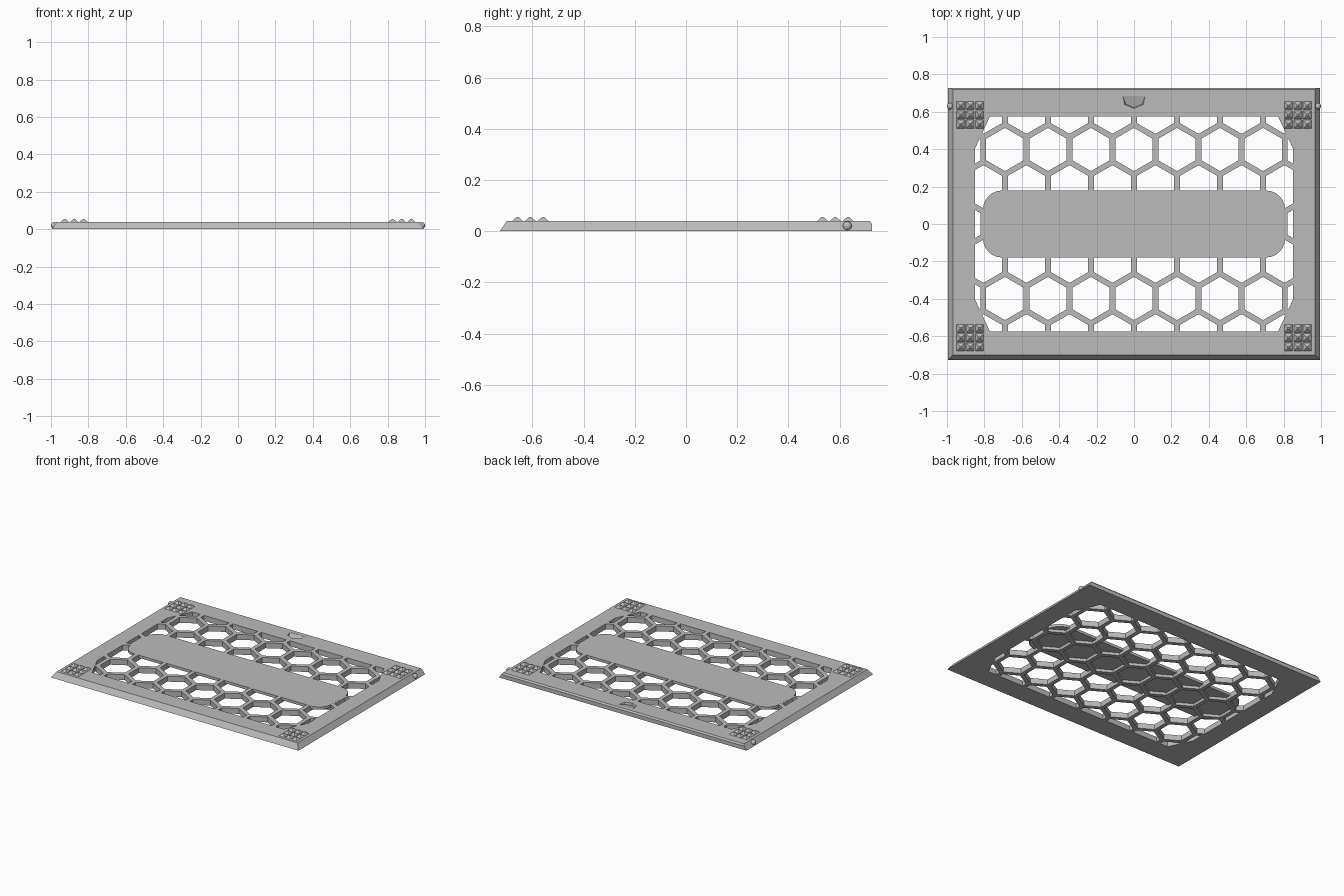
import bpy, bmesh, math
from mathutils import Vector, Matrix

cube = bpy.data.objects.get("Cube")
if cube:
    bpy.data.objects.remove(cube)

grey = bpy.data.materials.new("plain grey")
grey.use_nodes = True
COLOUR = (0.5, 0.5, 0.5, 1)
grey.diffuse_color = COLOUR
grey.node_tree.nodes["Principled BSDF"].inputs["Base Color"].default_value = COLOUR

TOP = 0.039
PITCH = 0.23
ROW = PITCH * math.sqrt(3) / 2
HEX_R = 0.2 / math.sqrt(3)


def finish(name, bm):
    bmesh.ops.recalc_face_normals(bm, faces=bm.faces)
    mesh = bpy.data.meshes.new(name)
    bm.to_mesh(mesh)
    bm.free()
    mesh.materials.append(grey)
    ob = bpy.data.objects.new(name, mesh)
    bpy.context.collection.objects.link(ob)
    return ob


def loft(bm, rings):
    """Join matching rings of points and cap both ends."""
    loops = [[bm.verts.new(p) for p in ring] for ring in rings]
    for a, b in zip(loops, loops[1:]):
        for i in range(len(a)):
            j = (i + 1) % len(a)
            bm.faces.new((a[i], a[j], b[j], b[i]))
    bm.faces.new(loops[0][::-1])
    bm.faces.new(loops[-1])


def cut(ob, cutter):
    cutter.hide_render = True
    mod = ob.modifiers.new("cut", "BOOLEAN")
    mod.operation = "DIFFERENCE"
    mod.solver = "EXACT"
    mod.object = cutter
    bpy.context.view_layer.objects.active = ob
    bpy.ops.object.modifier_apply(modifier=mod.name)
    bpy.data.objects.remove(cutter)


# Sliding panel: sloped sides and front, upright back with a small chamfer
def panel_ring(z, back):
    inset = 0.027 * z / TOP
    x, front = 0.995 - inset, -0.727 + inset
    return [(-x, front, z), (x, front, z), (x, back, z), (-x, back, z)]


bm = bmesh.new()
loft(bm, [panel_ring(0, 0.727), panel_ring(0.028, 0.727), panel_ring(TOP, 0.718)])
panel = finish("panel", bm)

# Honeycomb openings, each trimmed to a window with clipped corners
window = [((0.85, 0, 0), (1, 0, 0)), ((0, 0.575, 0), (0, 1, 0)),
          ((0.77, 0.575, 0), (0.9, 0.42, 0))]
holes = bmesh.new()
for row in range(-3, 4):
    for col in range(-5, 6):
        cx = (col + 0.5 * (row % 2)) * PITCH
        cy = row * ROW
        if abs(cx) > 0.96:
            continue
        ring = [(cx + HEX_R * math.sin(k * math.pi / 3),
                 cy + HEX_R * math.cos(k * math.pi / 3)) for k in range(6)]
        bm = bmesh.new()
        loft(bm, [[(x, y, z) for x, y in ring] for z in (-0.1, 0.1)])
        for point, normal in window:
            for sx in (-1, 1):
                for sy in (-1, 1):
                    flip = Vector((sx, sy, 1))
                    bmesh.ops.bisect_plane(
                        bm, geom=bm.verts[:] + bm.edges[:] + bm.faces[:],
                        plane_co=Vector(point) * flip,
                        plane_no=Vector(normal) * flip, clear_outer=True)
                    rim = [e for e in bm.edges if e.is_boundary]
                    if rim:
                        bmesh.ops.holes_fill(bm, edges=rim)
        if bm.faces:
            piece = bpy.data.meshes.new("piece")
            bm.to_mesh(piece)
            holes.from_mesh(piece)
            bpy.data.meshes.remove(piece)
        bm.free()
cut(panel, finish("honeycomb_cutter", holes))

# Thumb notch: curved front wall, floor rising to the surface at the back
arc = [(-0.068, 0.685), (-0.05, 0.638), (0, 0.618), (0.05, 0.638), (0.068, 0.685)]
bm = bmesh.new()
loft(bm, [[(x * 0.88, 0.685 + (y - 0.685) * 0.94, TOP - 0.001 - (0.685 - y) * 0.25)
           for x, y in arc],
          [(x, y, TOP + 0.002) for x, y in arc]])
bmesh.ops.triangulate(bm, faces=bm.faces)
cut(panel, finish("notch_cutter", bm))

# Solid centre plate over the upper half of the honeycomb
outline = []
for sx, sy, start in ((1, 1, 0), (-1, 1, 90), (-1, -1, 180), (1, -1, 270)):
    for k in range(7):
        a = math.radians(start + k * 15)
        outline.append((sx * 0.707 + 0.1 * math.cos(a), sy * 0.079 + 0.1 * math.sin(a)))
bm = bmesh.new()
loft(bm, [[(x, y, z) for x, y in outline] for z in (0.02, TOP + 0.0005)])
finish("centre_plate", bm)

# Grip studs: three by three pyramids on every corner
bm = bmesh.new()
for sx in (-1, 1):
    for cy in (0.583, -0.608):
        for i in (-1, 0, 1):
            for j in (-1, 0, 1):
                spot = Vector((sx * 0.876 + i * 0.05, cy + j * 0.05, TOP + 0.0075))
                turn = Matrix.Rotation(math.pi / 4, 4, "Z")
                bmesh.ops.create_cone(
                    bm, cap_ends=True, segments=4, radius1=0.0325, radius2=0.006,
                    depth=0.017, matrix=Matrix.Translation(spot) @ turn)
finish("grip_studs", bm)

# Locking bumps on the sloped sides near the back
for name, side in (("left_bump", 1), ("right_bump", -1)):
    bm = bmesh.new()
    bmesh.ops.create_uvsphere(bm, u_segments=16, v_segments=10, radius=0.018,
                              matrix=Matrix.Translation((side * 0.982, 0.63, 0.02)))
    finish(name, bm)
